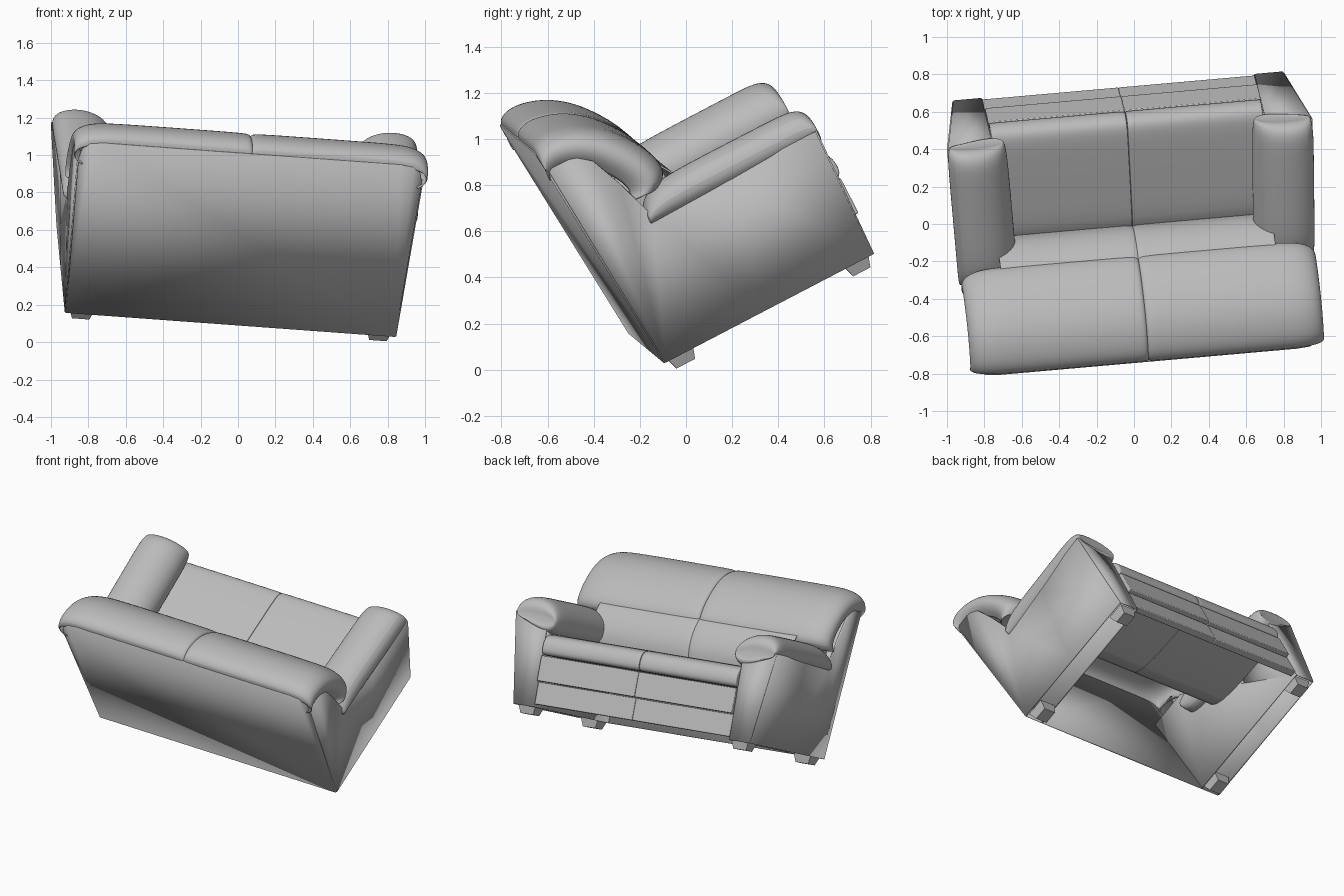
import bpy, bmesh, math
from mathutils import Matrix

if "Cube" in bpy.data.objects:
    bpy.data.objects.remove(bpy.data.objects["Cube"])

# Local frame: x = width, y = depth toward the seat front, z = height.
# The whole sofa is tipped back and slightly turned.
TILT = Matrix(((0.9935, -0.0443, 0.1046, -0.04),
               (0.0874, 0.8857, -0.4561, -0.167),
               (-0.0725, 0.4623, 0.8838, 0.095),
               (0, 0, 0, 1)))

leather = bpy.data.materials.new("grey_leather")
leather.diffuse_color = (0.5, 0.5, 0.5, 1)
leather.use_nodes = True
leather.node_tree.nodes["Principled BSDF"].inputs["Base Color"].default_value = leather.diffuse_color


def finish(name, bm, mirror=True, thick=0, subsurf=0, bevel=0, smooth=True):
    bmesh.ops.recalc_face_normals(bm, faces=bm.faces)
    mesh = bpy.data.meshes.new(name)
    bm.to_mesh(mesh)
    bm.free()
    mesh.materials.append(leather)
    ob = bpy.data.objects.new(name, mesh)
    bpy.context.collection.objects.link(ob)
    ob.matrix_world = TILT
    if subsurf:
        m = ob.modifiers.new("smooth", 'SUBSURF')
        m.levels = m.render_levels = subsurf
    if thick:
        m = ob.modifiers.new("thickness", 'SOLIDIFY')
        m.thickness, m.offset = thick, 0
    if bevel:
        m = ob.modifiers.new("bevel", 'BEVEL')
        m.width, m.segments = bevel, 2
    if mirror:
        m = ob.modifiers.new("mirror", 'MIRROR')
        m.use_mirror_merge = False
    if smooth:
        bpy.context.view_layer.objects.active = ob
        ob.select_set(True)
        bpy.ops.object.shade_smooth_by_angle(angle=math.radians(40))
        ob.select_set(False)
    return ob


def loft(name, rings, closed=True, **kw):
    """Skin a list of equal outlines; closed ones get end caps."""
    bm = bmesh.new()
    loops = [[bm.verts.new(p) for p in ring] for ring in rings]
    n = len(loops[0])
    for a, b in zip(loops, loops[1:]):
        for i in range(n if closed else n - 1):
            j = (i + 1) % n
            bm.faces.new((a[i], a[j], b[j], b[i]))
    if closed:
        bm.faces.new(loops[0])
        bm.faces.new(loops[-1])
    return finish(name, bm, **kw)


def sheet(name, points, **kw):
    """Thin panel from one outline."""
    bm = bmesh.new()
    bm.faces.new([bm.verts.new(p) for p in points])
    bmesh.ops.triangulate(bm, faces=bm.faces)
    return finish(name, bm, **kw)


def cushion(name, profile, stations, pivot, **kw):
    """Sweep a depth/height profile across the width, scaled about a pivot."""
    rings = [[(w, pivot[0] + (y - pivot[0]) * s, pivot[1] + (z - pivot[1]) * s)
              for y, z in profile] for w, s in stations]
    return loft(name, rings, **kw)


def flare(y, z):
    """Half width of the body, widening toward the arm tops."""
    return 0.886 + z * (0.04 + 0.11 * max(y, 0))


# Outer side panels with the back wing
side = [(0, 0), (0.5, 0), (1.016, 0), (1.035, 0.6), (0.6, 0.6), (0.24, 0.6), (0.18, 0.785),
        (0.12, 0.93), (0.05, 0.985), (-0.072, 0.985)]
sheet("side_panel", [(flare(y, z), y, z) for y, z in side], thick=0.012)

# Inner arm walls and arm fronts
wall = [(0, 0), (1.016, 0), (1.03, 0.55), (0.3, 0.55), (0.22, 0.72), (-0.05, 0.72)]
sheet("inner_arm_wall", [(0.735, y, z) for y, z in wall], thick=0.012)
sheet("arm_front", [(0.735, 1.016, 0), (flare(1, 0), 1.016, 0),
                    (flare(1.03, 0.6), 1.035, 0.6), (0.735, 1.035, 0.6)], thick=0.012)

# Back panel with rounded top corners
half = [(0.886, 0), (0.924, 0.97), (0.91, 1.03), (0.87, 1.065), (0.80, 1.075)]
outline = half + [(-w, z) for w, z in reversed(half)]
sheet("back_panel", [(w, -0.078 * z, z) for w, z in outline], mirror=False, thick=0.012)

# Rolled back cushions, hollow behind
roll = [(-0.082, 1.065), (-0.075, 1.095), (-0.04, 1.115), (0.02, 1.12), (0.13, 1.09),
        (0.23, 1.02), (0.30, 0.935), (0.355, 0.85), (0.382, 0.77), (0.375, 0.72), (0.33, 0.69)]
cushion("back_cushion", roll,
        [(0.0, 0.94), (0.002, 0.965), (0.014, 0.99), (0.05, 1), (0.4, 1), (0.74, 1),
         (0.85, 0.985), (0.915, 0.93), (0.945, 0.86), (0.95, 0.78), (0.935, 0.7), (0.90, 0.62)],
        (-0.08, 0.71), closed=False, subsurf=2, thick=0.008)

# Lower back rolls
lumbar = [(0.31, 0.79), (0.36, 0.775), (0.405, 0.72), (0.438, 0.63), (0.445, 0.54),
          (0.42, 0.46)]
cushion("lumbar_cushion", lumbar,
        [(0.0, 0.94), (0.003, 0.965), (0.018, 0.99), (0.06, 1), (0.4, 1), (0.70, 1), (0.74, 1)],
        (0.28, 0.62), closed=False, subsurf=2, thick=0.008)

# Seat cushions
seat = [(0.36, 0.35), (1.0, 0.342), (1.045, 0.345), (1.063, 0.37), (1.063, 0.42),
        (1.045, 0.46), (1.01, 0.482), (0.92, 0.49), (0.6, 0.495), (0.36, 0.50)]
cushion("seat_cushion", seat,
        [(0.0, 0.98), (0.001, 0.988), (0.01, 0.998), (0.05, 1), (0.4, 1), (0.70, 1),
         (0.728, 0.998), (0.733, 0.99)], (0.6, 0.41), subsurf=2)

# Front boards under the seat
for name, z0, z1, y1 in (("upper_front_board", 0.172, 0.34, 1.05),
                         ("lower_front_board", 0.02, 0.168, 1.025)):
    loft(name, [[(w, 0.98, z0), (w, y1, z0), (w, y1, z1), (w, 0.98, z1)]
                for w in (0.0, 0.733)], bevel=0.005)

# Padded arm tops: ring shape is width/height, swept along the depth,
# each ring with its own width scale and height scale
pad = [(0.975, 0.575), (0.992, 0.635), (0.96, 0.695), (0.88, 0.722), (0.79, 0.715),
       (0.715, 0.68), (0.665, 0.62), (0.655, 0.55), (0.685, 0.49), (0.76, 0.47), (0.90, 0.54)]
rings = []
for y, sw, sz in ((0.215, 0.95, 0.25), (0.225, 0.97, 0.5), (0.26, 0.99, 0.75), (0.32, 1, 0.92),
                  (0.42, 1, 1), (0.7, 1, 1), (0.9, 1, 1), (0.975, 0.985, 0.98),
                  (1.02, 0.96, 0.87), (1.042, 0.92, 0.68), (1.048, 0.88, 0.45), (1.04, 0.82, 0.25)):
    shift = -0.035 * (1.0 - min(y, 1.0))
    rings.append([(0.83 + (w - 0.83) * sw + shift, y, 0.565 + (z - 0.565) * sz)
                  for w, z in pad])
loft("arm_pad", rings, subsurf=2)

# Tapered feet
for name, y0, y1 in (("back_foot", 0.015, 0.142), ("front_foot", 0.88, 1.0)):
    rings = [[(0.735 + t, y0 + t, z), (0.865 - t, y0 + t, z),
              (0.865 - t, y1 - t, z), (0.735 + t, y1 - t, z)]
             for z, t in ((0.01, 0), (-0.05, 0.018))]
    loft(name, rings, smooth=False)
